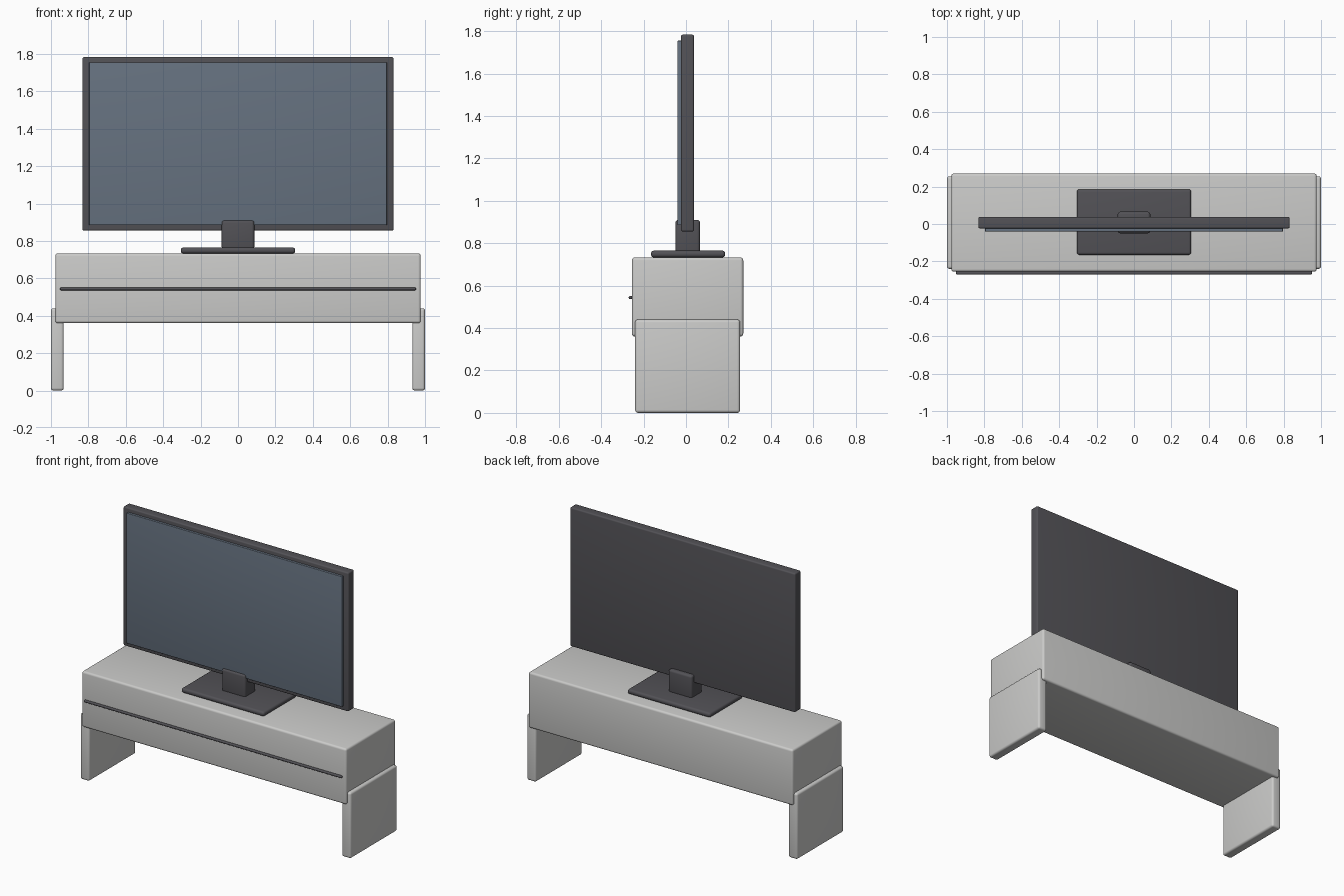
import bpy
from math import radians

if "Cube" in bpy.data.objects:
    bpy.data.objects.remove(bpy.data.objects["Cube"], do_unlink=True)


def material(name, rgb):
    m = bpy.data.materials.new(name)
    m.use_nodes = True
    m.diffuse_color = (*rgb, 1)
    m.node_tree.nodes["Principled BSDF"].inputs["Base Color"].default_value = (*rgb, 1)
    return m


light_grey = material("light_grey", (0.60, 0.60, 0.59))
charcoal = material("charcoal", (0.085, 0.083, 0.093))
screen_blue = material("screen_blue", (0.133, 0.168, 0.216))


def rounded_box(name, x, y, z, mat, radius):
    """Box between (min, max) pairs on each axis, with rounded edges."""
    spans = (x, y, z)
    bpy.ops.mesh.primitive_cube_add(size=1, location=[(a + b) / 2 for a, b in spans])
    ob = bpy.context.object
    ob.name = name
    ob.scale = [b - a for a, b in spans]
    bpy.ops.object.transform_apply(location=False, rotation=False, scale=True)
    ob.data.materials.append(mat)
    bevel = ob.modifiers.new("rounded_edges", "BEVEL")
    bevel.width = radius
    bevel.segments = 4
    bpy.ops.object.modifier_apply(modifier=bevel.name)
    bpy.ops.object.shade_smooth_by_angle(angle=radians(30))
    return ob


# Stand: cabinet, two slab legs and the front handle strip
rounded_box("cabinet", (-0.977, 0.977), (-0.255, 0.27), (0.36, 0.733), light_grey, 0.014)
for side, name in ((-1, "right_leg"), (1, "left_leg")):
    xs = sorted((side * 0.932, side * 1.0))
    rounded_box(name, xs, (-0.24, 0.255), (0, 0.44), light_grey, 0.014)
rounded_box("handle_strip", (-0.952, 0.952), (-0.27, -0.253), (0.536, 0.551), charcoal, 0.006)

# Television: base plate, neck, body and display panel
rounded_box("base_plate", (-0.306, 0.306), (-0.165, 0.185), (0.733, 0.765), charcoal, 0.014)
rounded_box("neck", (-0.087, 0.087), (-0.05, 0.066), (0.755, 0.91), charcoal, 0.014)
rounded_box("television_body", (-0.832, 0.832), (-0.024, 0.038), (0.855, 1.783), charcoal, 0.009)
rounded_box("display_panel", (-0.796, 0.796), (-0.04, -0.02), (0.885, 1.755), screen_blue, 0.003)
